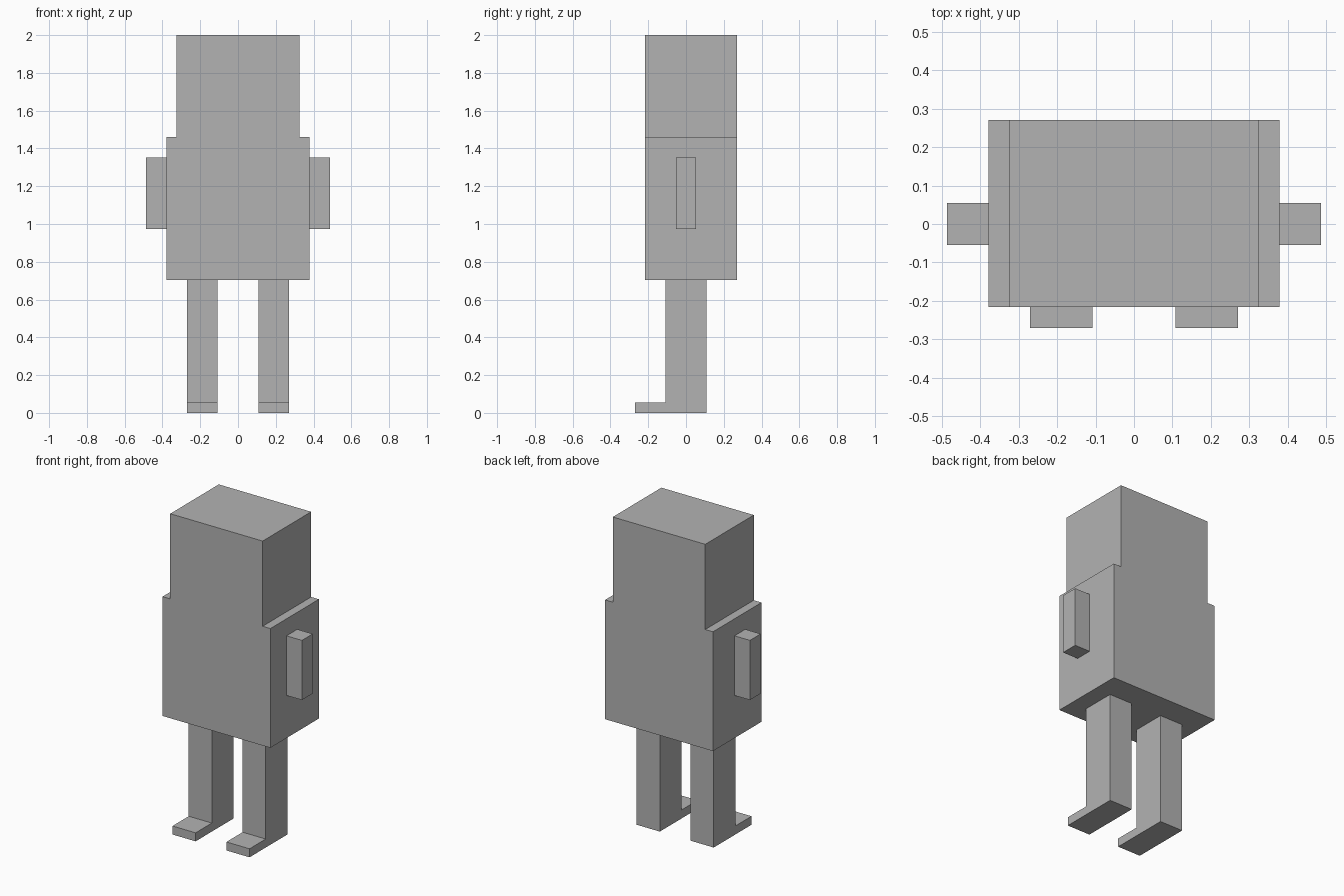
import bpy
import bmesh
from mathutils import Vector

# Remove the default cube only
cube = bpy.data.objects.get("Cube")
if cube:
    bpy.data.objects.remove(cube, do_unlink=True)

U = 2 / 37  # one block unit: the figure is 37 units tall

grey = bpy.data.materials.new("plain_grey")
grey.use_nodes = True
colour = (0.45, 0.45, 0.45, 1)
grey.diffuse_color = colour
grey.node_tree.nodes["Principled BSDF"].inputs["Base Color"].default_value = colour


def extrude_profile(name, outline, sweep):
    """Extrude a closed outline (in block units) along the sweep vector."""
    bm = bmesh.new()
    face = bm.faces.new([bm.verts.new(Vector(p) * U) for p in outline])
    swept = bmesh.ops.extrude_face_region(bm, geom=[face])
    verts = [g for g in swept["geom"] if isinstance(g, bmesh.types.BMVert)]
    bmesh.ops.translate(bm, verts=verts, vec=Vector(sweep) * U)
    bmesh.ops.recalc_face_normals(bm, faces=bm.faces[:])
    mesh = bpy.data.meshes.new(name)
    bm.to_mesh(mesh)
    bm.free()
    mesh.materials.append(grey)
    obj = bpy.data.objects.new(name, mesh)
    bpy.context.collection.objects.link(obj)
    return obj


# Torso and head share flush front and back faces, stepping in at the shoulders
half = [(7, 13), (7, 27), (6, 27), (6, 37)]
outline = half + [(-x, z) for x, z in reversed(half)]
extrude_profile("torso_and_head", [(x, -4, z) for x, z in outline], (0, 9, 0))

# Leg with a forward foot, and a short arm, on each side
leg_outline = [(2, 0), (2, 13), (-2, 13), (-2, 1), (-5, 1), (-5, 0)]
arm_outline = [(-1, 18), (1, 18), (1, 25), (-1, 25)]
for side, s in (("left", 1), ("right", -1)):
    extrude_profile(f"{side}_leg", [(2 * s, y, z) for y, z in leg_outline], (3 * s, 0, 0))
    extrude_profile(f"{side}_arm", [(7 * s, y, z) for y, z in arm_outline], (2 * s, 0, 0))
